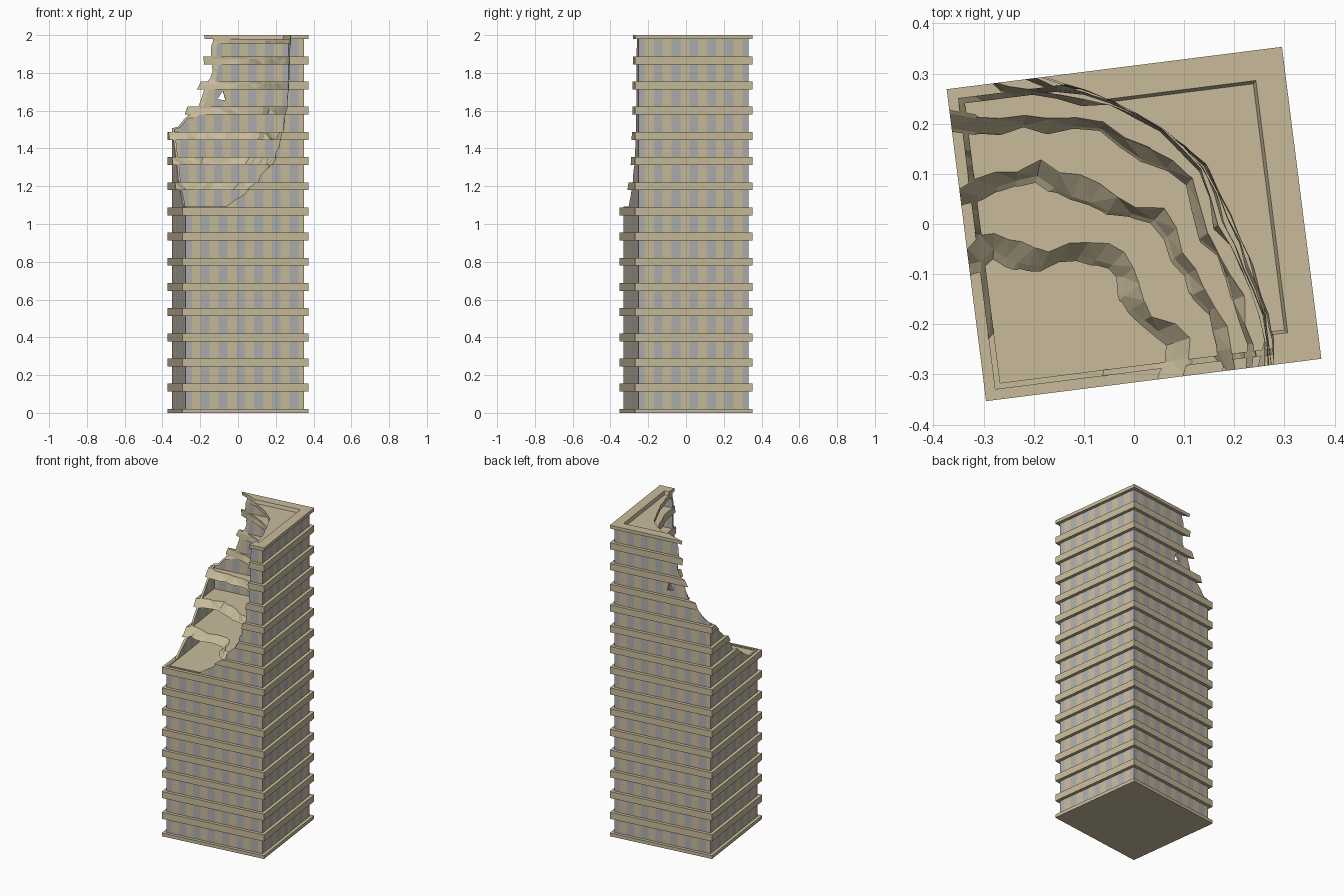
import bpy, bmesh, math, random
from mathutils import Matrix, Vector

if "Cube" in bpy.data.objects:
    bpy.data.objects.remove(bpy.data.objects["Cube"])

random.seed(4)
W, D = 0.337, 0.3135            # half size of the floor slabs
INSET, THICK = 0.0205, 0.012    # wall setback and wall thickness
STOREY = 2 / 15
TURN = Matrix.Rotation(math.radians(7.2), 4, 'Z')


def material(name, rgb):
    m = bpy.data.materials.new(name)
    m.diffuse_color = (*rgb, 1)
    m.use_nodes = True
    m.node_tree.nodes["Principled BSDF"].inputs["Base Color"].default_value = m.diffuse_color
    return m


tan = material("tan_concrete", (0.58, 0.50, 0.33))
grey = material("grey_glass", (0.42, 0.42, 0.42))


def finish(bm, name, mats=()):
    bmesh.ops.recalc_face_normals(bm, faces=bm.faces)
    bm.transform(TURN)
    me = bpy.data.meshes.new(name)
    bm.to_mesh(me)
    bm.free()
    for m in mats:
        me.materials.append(m)
    ob = bpy.data.objects.new(name, me)
    bpy.context.collection.objects.link(ob)
    return ob


def loft(bm, loops, caps=True, closed=False):
    """Skin a stack of equal-length point loops; returns rows of faces."""
    rows = [[bm.verts.new(p) for p in loop] for loop in loops]
    pairs = list(zip(rows, rows[1:])) + ([(rows[-1], rows[0])] if closed else [])
    n = len(rows[0])
    out = [[bm.faces.new((a[i], a[(i + 1) % n], b[(i + 1) % n], b[i]))
            for i in range(n)] for a, b in pairs]
    if caps and not closed:
        bm.faces.new(rows[0][::-1])
        bm.faces.new(rows[-1])
    return out


def rect(w, d, z):
    return [(-w, -d, z), (w, -d, z), (w, d, z), (-w, d, z)]


def cut(ob, cutter):
    mod = ob.modifiers.new("damage", 'BOOLEAN')
    mod.operation, mod.solver, mod.object = 'DIFFERENCE', 'EXACT', cutter
    dg = bpy.context.evaluated_depsgraph_get()
    dg.update()
    me = bpy.data.meshes.new_from_object(ob.evaluated_get(dg))
    ob.modifiers.clear()
    ob.data = me


# Floor slabs, one per storey
bm = bmesh.new()
for k in range(15):
    z = k * STOREY
    loft(bm, [rect(W, D, max(0, z - 0.021)), rect(W, D, z + 0.021)])
slabs = finish(bm, "floor_slabs", [tan])

# Roof rim with a sunken deck
bm = bmesh.new()
loft(bm, [rect(W, D, 1.979), rect(W, D, 2), rect(W - .06, D - .06, 2),
          rect(W - .066, D - .066, 1.979)], closed=True)
rim = finish(bm, "roof_rim", [tan])
bm = bmesh.new()
loft(bm, [rect(W - .034, D - .034, 1.955), rect(W - .034, D - .034, 1.9785)])
deck = finish(bm, "roof_deck", [tan])


# Thin outer walls with alternating window stripes
def perimeter():
    a, b = W - INSET, D - INSET
    corners = [Vector(p) for p in rect(a, b, 0)]
    pts, kinds = [], []
    for i in range(4):
        p, q = corners[i], corners[(i + 1) % 4]
        length = (q - p).length
        stops, kind, s = [(0, 1)], 0, 0.034
        while s < length - 0.004:
            stops.append((s, kind))
            s, kind = s + 0.0473, 1 - kind
        for s, kind in stops:
            pts.append(p.lerp(q, s / length))
            kinds.append(kind)
    return pts, kinds


pts, kinds = perimeter()
a, b = W - INSET, D - INSET
inner = [Vector((p.x * (a - THICK) / a, p.y * (b - THICK) / b, 0)) for p in pts]
lo, hi = Vector((0, 0, 0.01)), Vector((0, 0, 1.985))
bm = bmesh.new()
for row in loft(bm, [[p + lo for p in pts], [p + hi for p in pts],
                     [p + hi for p in inner], [p + lo for p in inner]], closed=True):
    for f, kind in zip(row, kinds):
        f.material_index = kind
walls = finish(bm, "striped_walls", [tan, grey])

# Ragged bite: radius from the front left corner, every 10 degrees, by height
BITE = [
    (1.093, (.24, .25, .25, .25, .25, .25, .2, .15, .12, .08)),
    (1.20, (.37, .41, .36, .355, .39, .36, .30, .30, .32, .29)),
    (1.333, (.49, .49, .475, .485, .50, .455, .465, .47, .43, .41)),
    (1.467, (.53, .54, .55, .55, .60, .59, .60, .57, .555, .56)),
    (1.60, (.56, .57, .57, .58, .63, .64, .64, .625, .625, .75)),
    (1.70, (.565, .575, .575, .59, .635, .645, .645, .63, .66, .8)),
    (1.80, (.57, .58, .58, .60, .64, .65, .65, .65, .67, .8)),
    (2.10, (.585, .59, .605, .62, .645, .65, .652, .653, .67, .8)),
]


def radius(z, deg):
    for (z0, r0), (z1, r1) in zip(BITE, BITE[1:]):
        if z <= z1:
            break
    t = min(1, (z - z0) / (z1 - z0))
    i = min(int(deg // 10), 8)
    u = deg / 10 - i
    low, high = (r[i] * (1 - u) + r[i + 1] * u for r in (r0, r1))
    return low * (1 - t) + high * t


loops = []
for k in range(32):
    z = 1.093 + k * (2.1 - 1.093) / 31
    loop = [(-W - .1, -D - .1, z), (-W + radius(z, 0), -D - .1, z)]
    for j in range(19):
        ang = j * 5
        r = radius(z, ang) + random.uniform(-.009, .009) * (.4 if z > 1.6 else 1)
        loop.append((-W + r * math.cos(math.radians(ang)),
                     -D + r * math.sin(math.radians(ang)), z))
    loop.append((-W - .1, -D + radius(z, 90), z))
    loops.append(loop)
bm = bmesh.new()
loft(bm, loops)
bmesh.ops.triangulate(bm, faces=bm.faces)
bite = finish(bm, "damage_cutter")

# Small hole in the back wall
bm = bmesh.new()
loft(bm, [[(-.075, y, 1.66), (-.03, y, 1.655), (-.045, y, 1.705)] for y in (.25, .33)])
hole = finish(bm, "hole_cutter")

for ob in (slabs, rim, deck, walls):
    cut(ob, bite)
cut(walls, hole)
for ob in (bite, hole):
    bpy.data.objects.remove(ob)
